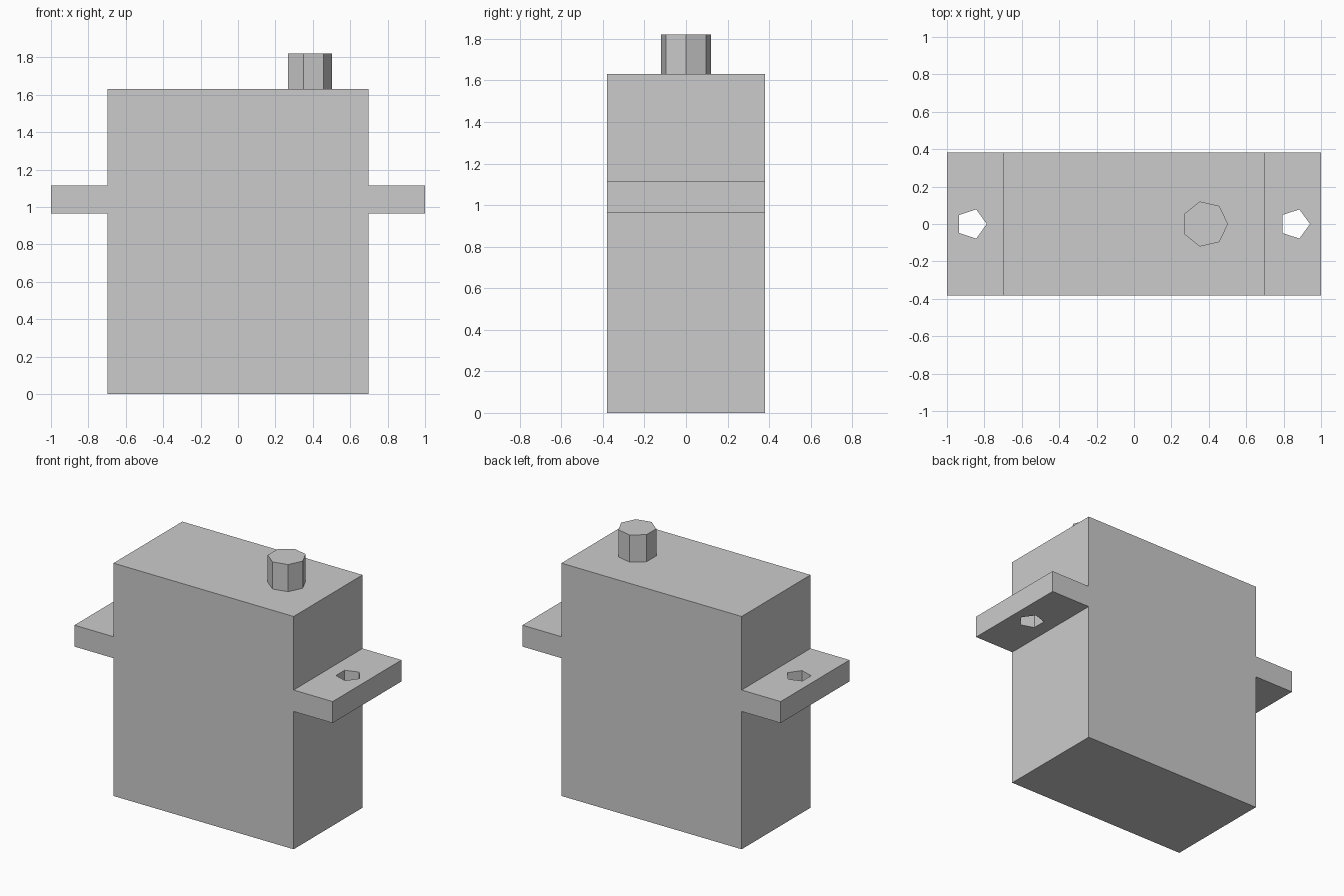
import bpy
import bmesh
from math import cos, sin, tau

if "Cube" in bpy.data.objects:
    bpy.data.objects.remove(bpy.data.objects["Cube"], do_unlink=True)

grey = bpy.data.materials.new("light grey plastic")
grey.use_nodes = True
colour = (0.6, 0.6, 0.6, 1)
grey.diffuse_color = colour
grey.node_tree.nodes["Principled BSDF"].inputs["Base Color"].default_value = colour


def prism(name, points, direction):
    """Extrude a flat outline along a direction into a solid."""
    bm = bmesh.new()
    face = bm.faces.new([bm.verts.new(p) for p in points])
    ext = bmesh.ops.extrude_face_region(bm, geom=[face], use_keep_orig=True)
    moved = [v for v in ext["geom"] if isinstance(v, bmesh.types.BMVert)]
    bmesh.ops.translate(bm, verts=moved, vec=direction)
    bmesh.ops.recalc_face_normals(bm, faces=bm.faces)
    mesh = bpy.data.meshes.new(name)
    bm.to_mesh(mesh)
    bm.free()
    mesh.materials.append(grey)
    obj = bpy.data.objects.new(name, mesh)
    bpy.context.collection.objects.link(obj)
    return obj


def polygon(x, radius, sides, z):
    """Regular polygon with one corner pointing to +x."""
    return [(x + radius * cos(tau * i / sides), radius * sin(tau * i / sides), z)
            for i in range(sides)]


# Housing with mounting tabs: one stepped outline, mirrored across x
half_depth, tab_low, tab_high, top = 0.381, 0.965, 1.115, 1.63
half = [(0.698, 0), (0.698, tab_low), (1, tab_low),
        (1, tab_high), (0.698, tab_high), (0.698, top)]
outline = half + [(-x, z) for x, z in reversed(half)]
housing = prism("housing", [(x, -half_depth, z) for x, z in outline],
                (0, 2 * half_depth, 0))

# Five-sided screw holes through both tabs
for side, x in (("left", 0.859), ("right", -0.869)):
    cutter = prism(side + "_screw_hole_cutter",
                   polygon(x, 0.082, 5, tab_low - 0.1), (0, 0, 0.35))
    cutter.hide_render = True
    cutter.hide_set(True)
    hole = housing.modifiers.new(side + " screw hole", "BOOLEAN")
    hole.operation = "DIFFERENCE"
    hole.solver = "EXACT"
    hole.object = cutter

# Seven-sided output shaft
prism("output_shaft", polygon(0.379, 0.1235, 7, top), (0, 0, 0.19))
